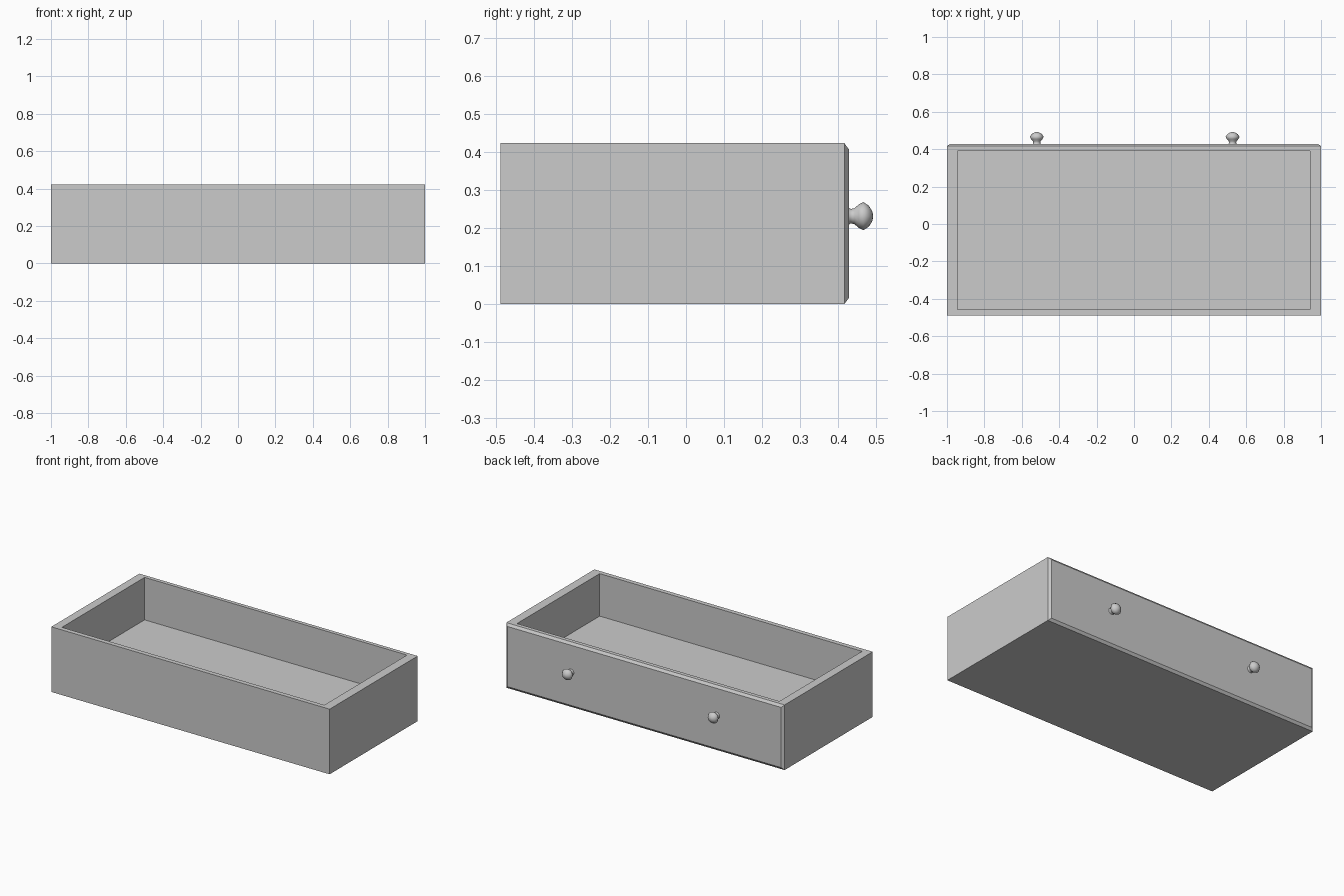
import bpy, bmesh, math
from mathutils import Matrix

if "Cube" in bpy.data.objects:
    bpy.data.objects.remove(bpy.data.objects["Cube"])


def finish(name, bm):
    bmesh.ops.recalc_face_normals(bm, faces=bm.faces)
    me = bpy.data.meshes.new(name)
    bm.to_mesh(me)
    bm.free()
    ob = bpy.data.objects.new(name, me)
    bpy.context.collection.objects.link(ob)
    return ob


# drawer box: hollow tray with a chamfered face on the +y side
X, Y0, Y1, H = 1.0, -0.488, 0.416, 0.423
FACE_Y, INSET = 0.428, 0.023
IX0, IX1, IY0, IY1, FLOOR = -0.945, 0.941, -0.458, 0.391, 0.147

bm = bmesh.new()


def rect_z(x0, x1, y0, y1, z):
    return [bm.verts.new(p) for p in
            ((x0, y0, z), (x1, y0, z), (x1, y1, z), (x0, y1, z))]


def bridge(a, b):
    for i in range(4):
        j = (i + 1) % 4
        bm.faces.new((a[i], a[j], b[j], b[i]))


bottom = rect_z(-X, X, Y0, Y1, 0)
top = rect_z(-X, X, Y0, Y1, H)
rim = rect_z(IX0, IX1, IY0, IY1, H)
floor = rect_z(IX0, IX1, IY0, IY1, FLOOR)
bm.faces.new(bottom)
bridge(bottom, top)
bridge(top, rim)
bridge(rim, floor)
bm.faces.new(floor)

# chamfered face
bm.faces.ensure_lookup_table()
bm.normal_update()
face = next(f for f in bm.faces
            if all(abs(v.co.y - Y1) < 1e-5 for v in f.verts))
bmesh.ops.inset_individual(bm, faces=[face], thickness=INSET)
for v in face.verts:
    v.co.y = FACE_Y
finish("drawer_box", bm)


# turned knobs: (radius, y) profile spun about the y axis
PROFILE = [(0.023, 0.426), (0.019, 0.433), (0.021, 0.443), (0.031, 0.454),
           (0.037, 0.466), (0.027, 0.481), (0.012, 0.490), (0.0, 0.492)]
SIDES = 12


def knob(name, x, z=0.231):
    bm = bmesh.new()
    vs = [bm.verts.new((r, y, 0)) for r, y in PROFILE]
    es = [bm.edges.new(p) for p in zip(vs, vs[1:])]
    bmesh.ops.spin(bm, geom=vs + es, cent=(0, 0, 0), axis=(0, 1, 0),
                   angle=math.tau, steps=SIDES, use_duplicate=False)
    bmesh.ops.remove_doubles(bm, verts=bm.verts, dist=1e-4)
    bm.transform(Matrix.Translation((x, 0, z)))
    for f in bm.faces:
        f.smooth = True
    finish(name, bm)


knob("left_knob", -0.52)
knob("right_knob", 0.527)
